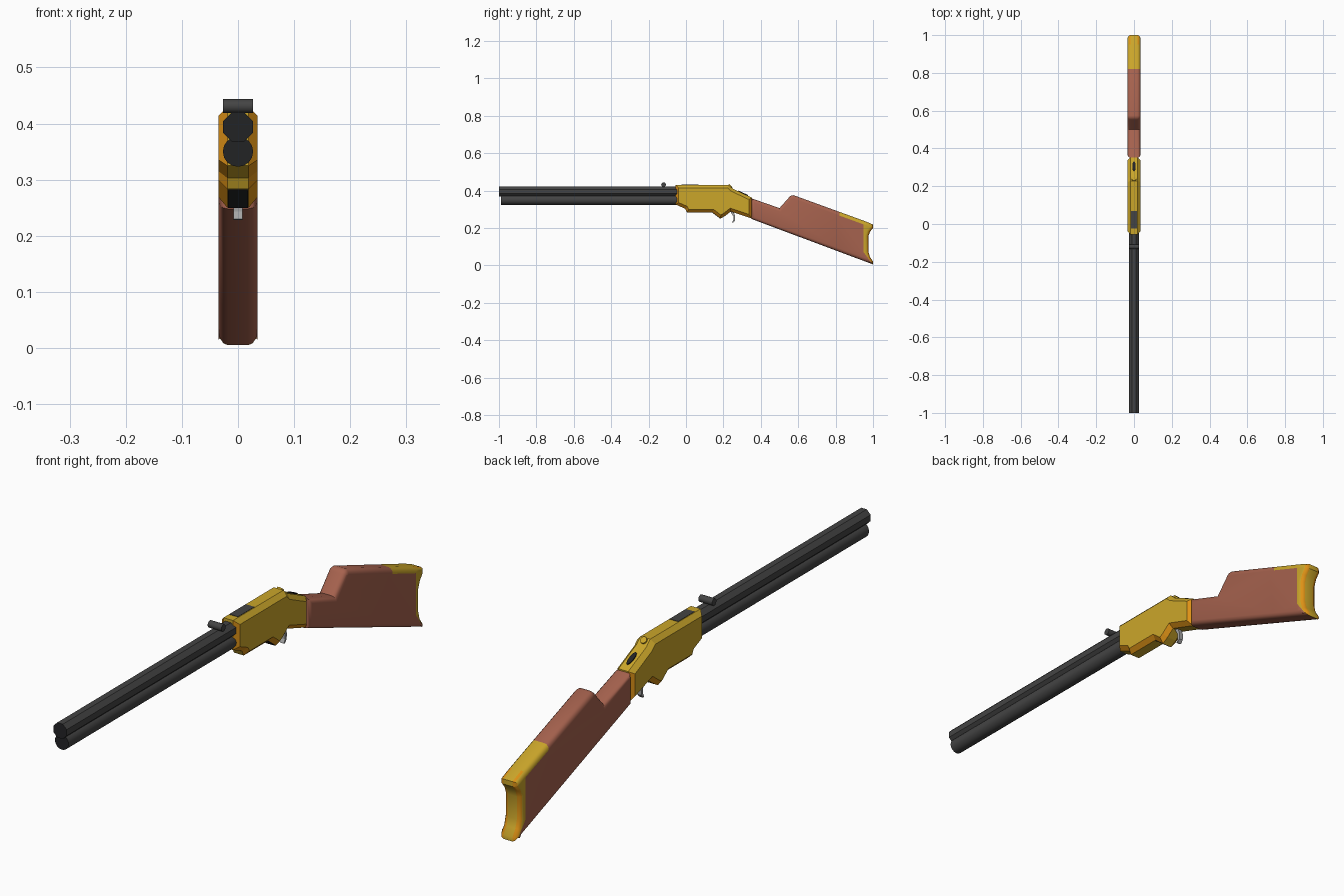
import bpy, bmesh, math
from mathutils import Vector, Matrix

if "Cube" in bpy.data.objects:
    bpy.data.objects.remove(bpy.data.objects["Cube"])


def material(name, rgb):
    m = bpy.data.materials.new(name)
    lin = [((c / 255 + 0.055) / 1.055) ** 2.4 if c > 10 else c / 3295 for c in rgb]
    m.diffuse_color = (*lin, 1)
    m.use_nodes = True
    m.node_tree.nodes["Principled BSDF"].inputs["Base Color"].default_value = m.diffuse_color
    return m


GOLD = material("brass", (203, 166, 42))
AMBER = material("brass_edge", (222, 146, 22))
WOOD = material("walnut", (166, 98, 78))
STEEL = material("dark_steel", (68, 68, 68))
BLACK = material("black", (34, 35, 37))
GREY = material("light_steel", (165, 165, 165))


def finish(name, bm, mats, smooth=False):
    bmesh.ops.recalc_face_normals(bm, faces=bm.faces[:])
    me = bpy.data.meshes.new(name)
    bm.to_mesh(me)
    bm.free()
    ob = bpy.data.objects.new(name, me)
    bpy.context.collection.objects.link(ob)
    for m in mats:
        me.materials.append(m)
    if smooth:
        bpy.ops.object.select_all(action='DESELECT')
        ob.select_set(True)
        bpy.context.view_layer.objects.active = ob
        bpy.ops.object.shade_smooth_by_angle(angle=math.radians(35))
    return ob


def prism(pts, half, chamfer=0, segments=1):
    """Side profile (y, z) extruded across x, with both rims chamfered."""
    bm = bmesh.new()
    a = [bm.verts.new((-half, y, z)) for y, z in pts]
    b = [bm.verts.new((half, y, z)) for y, z in pts]
    rims = list(bm.faces.new(a).edges) + list(bm.faces.new(b[::-1]).edges)
    n = len(pts)
    for i in range(n):
        j = (i + 1) % n
        bm.faces.new((a[j], a[i], b[i], b[j]))
    bmesh.ops.recalc_face_normals(bm, faces=bm.faces[:])
    if chamfer:
        bmesh.ops.bevel(bm, geom=rims, offset=chamfer, offset_type='OFFSET',
                        segments=segments, profile=0.5, affect='EDGES')
    bm.normal_update()
    return bm


def rod(name, start, end, r, sides, mats, smooth=False, turn=0):
    """Cylinder between two points; the caps take the last material."""
    s, e = Vector(start), Vector(end)
    bm = bmesh.new()
    mat = (Matrix.Translation((s + e) / 2)
           @ (e - s).to_track_quat('Z', 'Y').to_matrix().to_4x4()
           @ Matrix.Rotation(turn, 4, 'Z'))
    bmesh.ops.create_cone(bm, cap_ends=True, segments=sides, radius1=r, radius2=r,
                          depth=(e - s).length, matrix=mat)
    for f in bm.faces:
        f.material_index = len(mats) - 1 if len(f.verts) == sides else 0
    return finish(name, bm, mats, smooth)


# Barrel and magazine tube
rod("barrel", (0, -1, 0.394), (0, 0, 0.394), 0.0285, 8, [STEEL, BLACK], turn=math.pi / 8)
rod("magazine_tube", (0, -0.99, 0.35), (0, 0, 0.35), 0.027, 16, [STEEL, BLACK], True)

# Rear sight
rod("sight", (-0.027, -0.12, 0.431), (0.027, -0.12, 0.431), 0.0125, 12, [STEEL], True)

# Receiver: lower and front chamfers use the edge colour
bm = prism([(-0.055, 0.43), (0.228, 0.43), (0.25, 0.41), (0.352, 0.362), (0.352, 0.25),
            (0.24, 0.288), (0.21, 0.265), (0.185, 0.25), (0.142, 0.283), (0.005, 0.283),
            (-0.005, 0.303), (-0.055, 0.325)], 0.035, 0.016)
for f in bm.faces:
    n = f.normal
    f.material_index = 1 if 0.2 < abs(n.x) < 0.95 and n.z < 0.2 else 0
finish("receiver", bm, [GOLD, AMBER])


def plate(name, centre, half, slope, mat, oval=False, height=0.003):
    """Thin plate lying on a surface, tilted about the x axis."""
    bm = bmesh.new()
    m = (Matrix.Translation(centre) @ Matrix.Rotation(slope, 4, 'X')
         @ Matrix.Diagonal((half[0], half[1], height, 1)))
    if oval:
        bmesh.ops.create_cone(bm, cap_ends=True, segments=12, radius1=1, radius2=1,
                              depth=2, matrix=m)
    else:
        bmesh.ops.create_cube(bm, size=2, matrix=m)
    finish(name, bm, [mat])


# Ejection port, hammer slot and loading gate as thin plates
plate("ejection_port", (0, 0.022, 0.4295), (0.017, 0.046, 1), 0, STEEL, height=0.002)
plate("hammer_slot", (0, 0.305, 0.385), (0.009, 0.028, 1), math.atan2(-0.048, 0.102), BLACK, True)
plate("loading_gate", (0, 0.1635, 0.2665), (0.018, 0.026, 1), math.atan2(-0.033, 0.043), BLACK,
      height=0.002)
plate("hammer_spur", (0, 0.237, 0.424), (0.012, 0.012, 1), math.atan2(-0.02, 0.022), GOLD,
      True, 0.004)

# Trigger
finish("trigger", prism([(0.235, 0.295), (0.255, 0.285), (0.263, 0.262), (0.262, 0.24),
                         (0.252, 0.228), (0.246, 0.23), (0.253, 0.243), (0.253, 0.262),
                         (0.245, 0.275)], 0.008), [GREY])

# Stock with brass butt plate and top strip, cut along planes
bm = prism([(0.35, 0.358), (0.5, 0.306), (0.555, 0.368), (0.563, 0.374), (0.575, 0.375),
            (0.96, 0.235), (1, 0.218), (1, 0.2), (0.983, 0.178), (0.975, 0.155),
            (0.975, 0.075), (0.983, 0.045), (1, 0.02), (1, 0.005), (0.35, 0.248)],
           0.0345, 0.017, 3)
CUTS = [((0, 0.95, 0), (0, 1, 0)), ((0, 0.82, 0), (0, 1, 0)),
        ((0, 0.575, 0.355), (0, 0.364, 1)), ((0, 0.95, 0.07), (0, 1, 0.75))]
for co, no in CUTS:
    bmesh.ops.bisect_plane(bm, geom=bm.verts[:] + bm.edges[:] + bm.faces[:],
                           plane_co=co, plane_no=no)
for f in bm.faces:
    c = f.calc_center_median()
    over = [(c - Vector(co)).dot(Vector(no)) > -1e-5 for co, no in CUTS]
    butt = over[0] and over[3]
    strip = over[1] and over[2]
    f.material_index = 1 if butt or strip else 0
    if butt and 0.2 < abs(f.normal.x) < 0.95 and f.normal.y > 0.3:
        f.material_index = 2
finish("stock", bm, [WOOD, GOLD, AMBER], True)
